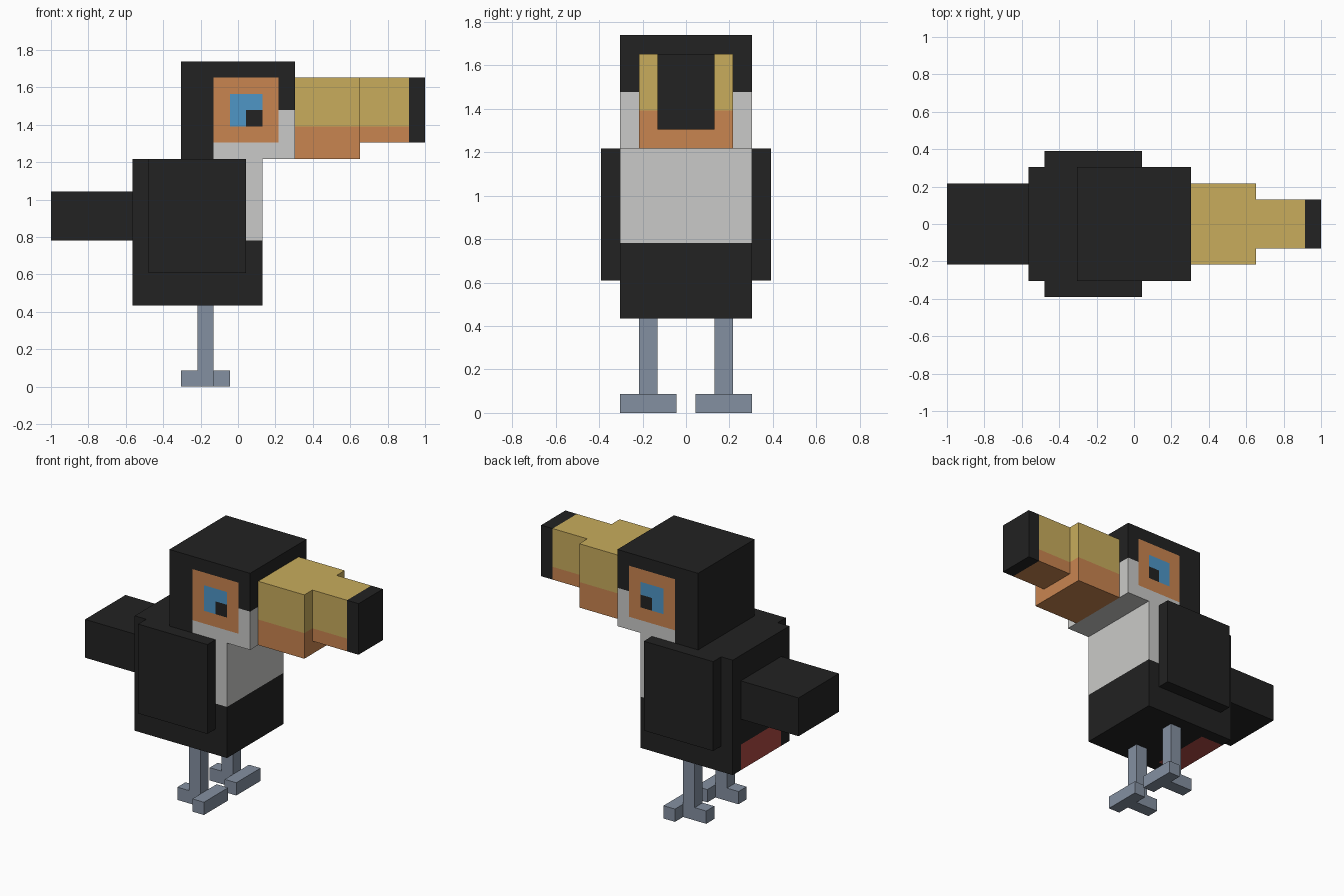
import bpy
import bmesh
from mathutils import Vector

if "Cube" in bpy.data.objects:
    bpy.data.objects.remove(bpy.data.objects["Cube"], do_unlink=True)

U = 2 / 23  # one block; all sizes below are in blocks


def make_material(name, hex_code):
    srgb = [int(hex_code[i:i + 2], 16) / 255 for i in (0, 2, 4)]
    linear = [c / 12.92 if c < 0.04045 else ((c + 0.055) / 1.055) ** 2.4 for c in srgb]
    mat = bpy.data.materials.new(name)
    mat.use_nodes = True
    mat.diffuse_color = (*linear, 1)
    mat.node_tree.nodes["Principled BSDF"].inputs["Base Color"].default_value = (*linear, 1)
    return mat


MATERIALS = {name: make_material(name, code) for name, code in {
    "black": "222222", "white": "CACAC8", "yellow": "C8AC5C", "orange": "C98550",
    "blue": "4E96C6", "slate": "8490A1", "red": "AE4A44"}.items()}


def block(name, x, y, z, colours, rule=None, cuts=()):
    """Box between (min, max) pairs, sliced by (axis, position) cuts and coloured by rule."""
    bm = bmesh.new()
    bmesh.ops.create_cube(bm, size=1)
    for v in bm.verts:
        v.co = Vector([(r[0] + r[1]) / 2 + c * (r[1] - r[0]) for c, r in zip(v.co, (x, y, z))])
    for axis, position in cuts:
        normal = Vector((0, 0, 0))
        normal["xyz".index(axis)] = 1
        bmesh.ops.bisect_plane(bm, geom=bm.verts[:] + bm.edges[:] + bm.faces[:],
                               plane_co=normal * position, plane_no=normal)
    if rule:
        for f in bm.faces:
            f.material_index = colours.index(rule(*f.calc_center_median()))
    bmesh.ops.scale(bm, vec=(U, U, U), verts=bm.verts)
    mesh = bpy.data.meshes.new(name)
    bm.to_mesh(mesh)
    bm.free()
    for c in colours:
        mesh.materials.append(MATERIALS[c])
    obj = bpy.data.objects.new(name, mesh)
    bpy.context.collection.objects.link(obj)
    return obj


def body_colour(x, y, z):
    if z > 9 and x > 0.5:
        return "white"
    if z < 7 and x < -4.5 and abs(y) < 2.5:
        return "red"
    return "black"


def head_colour(x, y, z):
    on_side = abs(y) > 3.4
    if on_side and -1.5 < x < 2.5 and 15 < z < 19:
        if 0.5 < x < 1.5 and 16 < z < 17:
            return "black"
        if -0.5 < x < 1.5 and 16 < z < 18:
            return "blue"
        return "orange"
    return "white" if x > -1.5 and z < 17 else "black"


def beak_colour(x, y, z):
    if x > 10.5:
        return "black"
    return "yellow" if z > 16 else "orange"


# Body, with white chest and red patch under the tail
block("body", (-6.5, 1.5), (-3.5, 3.5), (5, 14), ["black", "white", "red"], body_colour,
      [("x", -4.5), ("x", 0.5), ("y", -2.5), ("y", 2.5), ("z", 7), ("z", 9)])
block("tail", (-11.5, -6.5), (-2.5, 2.5), (9, 12), ["black"])

# Head, with cheeks and eyes cut into the sides
block("head", (-3.5, 3.5), (-3.5, 3.5), (14, 20), ["black", "white", "orange", "blue"], head_colour,
      [("x", i - 0.5) for i in (-1, 0, 1, 2, 3)] + [("z", i) for i in range(15, 20)])

# Two-tone beak with a black tip
block("beak_base", (3.5, 7.5), (-2.5, 2.5), (14, 19), ["yellow", "orange"], beak_colour, [("z", 16)])
block("beak_tip", (7.5, 11.5), (-1.5, 1.5), (15, 19), ["yellow", "orange", "black"], beak_colour,
      [("x", 10.5), ("z", 16)])

# Wings, legs and feet on both sides
for side, s in (("left", 1), ("right", -1)):
    def span(a, b):
        return tuple(sorted((a * s, b * s)))

    block(side + "_wing", (-5.5, 0.5), span(3.5, 4.5), (7, 14), ["black"])
    block(side + "_leg", (-2.5, -1.5), span(1.5, 2.5), (1, 5), ["slate"])
    block(side + "_heel", (-3.5, -1.5), span(1.5, 2.5), (0, 1), ["slate"])
    block(side + "_toes", (-1.5, -0.5), span(0.5, 3.5), (0, 1), ["slate"])
